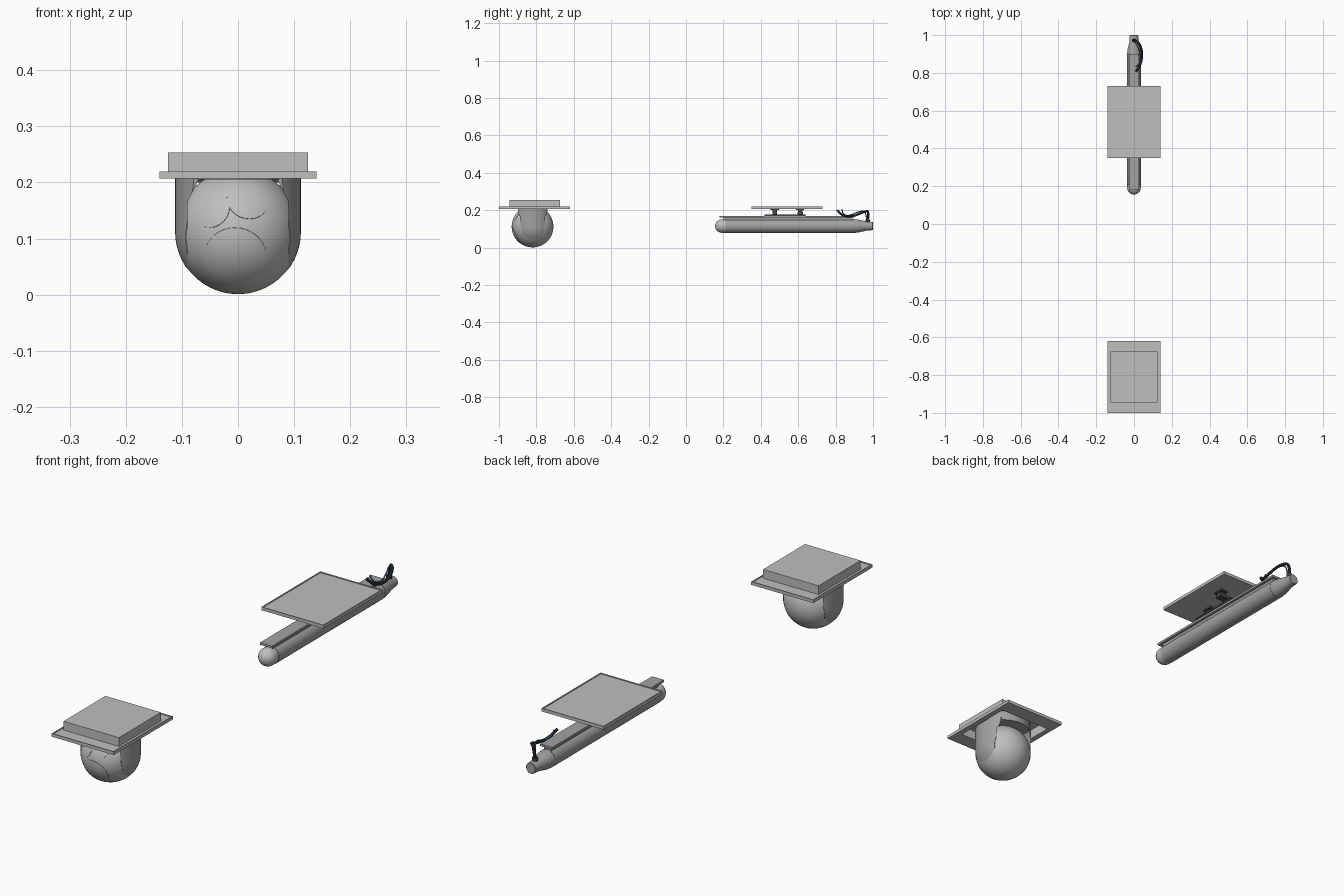
import bpy, bmesh, math
from mathutils import Vector, Matrix

if "Cube" in bpy.data.objects:
    bpy.data.objects.remove(bpy.data.objects["Cube"])

def mat(name, c):
    m = bpy.data.materials.new(name)
    m.diffuse_color = (*c, 1)
    m.use_nodes = True
    m.node_tree.nodes["Principled BSDF"].inputs["Base Color"].default_value = m.diffuse_color
    return m

LIGHT = mat("light_grey", (0.52, 0.52, 0.51))
MID = mat("mid_grey", (0.36, 0.36, 0.355))
DARK = mat("dark_grey", (0.06, 0.06, 0.06))
BLACK = mat("black_rubber", (0.015, 0.015, 0.015))
BLUE = mat("blue_cable", (0.05, 0.16, 0.4))

def finish(name, bm, m, smooth=True):
    bmesh.ops.recalc_face_normals(bm, faces=bm.faces)
    me = bpy.data.meshes.new(name)
    bm.to_mesh(me)
    bm.free()
    o = bpy.data.objects.new(name, me)
    bpy.context.collection.objects.link(o)
    me.materials.append(m)
    if smooth:
        bpy.ops.object.select_all(action='DESELECT')
        bpy.context.view_layer.objects.active = o
        o.select_set(True)
        bpy.ops.object.shade_smooth_by_angle(angle=math.radians(35))
    return o

def bridge(name, rings, m, smooth=True):
    """Skin a list of equal-length point rings and cap both ends."""
    bm = bmesh.new()
    vs = [[bm.verts.new(p) for p in r] for r in rings]
    n = len(vs[0])
    for a, b in zip(vs, vs[1:]):
        for i in range(n):
            bm.faces.new((a[i], a[(i + 1) % n], b[(i + 1) % n], b[i]))
    bm.faces.new(vs[0])
    bm.faces.new(vs[-1])
    return finish(name, bm, m, smooth)

def lathe(name, profile, axis, at, m, n=64):
    """Revolve (radius, distance) points around an axis direction."""
    q = Vector(axis).to_track_quat('Z', 'Y')
    rings = [[Vector(at) + q @ Vector((r * math.cos(t), r * math.sin(t), d))
              for t in [2 * math.pi * i / n for i in range(n)]] for r, d in profile]
    return bridge(name, rings, m)

def arc(r, a0, a1, k, d=0):
    return [(max(r * math.sin(a), 1e-4), d + r * math.cos(a))
            for a in [a0 + (a1 - a0) * i / k for i in range(k + 1)]]

def rect_loft(name, loops, cy, m):
    """Nested rectangles (half x, half y, z) joined in order."""
    return bridge(name, [[(sx * x, cy + sy * y, z) for sx, sy in
                  ((-1, -1), (1, -1), (1, 1), (-1, 1))] for x, y, z in loops], m, False)

def box(name, x, y, z, m):
    bm = bmesh.new()
    size = [b - a for a, b in (x, y, z)]
    mid = [(a + b) / 2 for a, b in (x, y, z)]
    bmesh.ops.create_cube(bm, size=1, matrix=Matrix.Translation(mid) @ Matrix.Diagonal((*size, 1)))
    return finish(name, bm, m, False)

def boolean(o, cutter, op):
    md = o.modifiers.new("cut", 'BOOLEAN')
    md.object, md.operation, md.solver = cutter, op, 'EXACT'
    bpy.context.view_layer.objects.active = o
    bpy.ops.object.modifier_apply(modifier=md.name)
    bpy.data.objects.remove(cutter)

def cable(name, pts, r, m):
    cu = bpy.data.curves.new(name, 'CURVE')
    cu.dimensions, cu.bevel_depth, cu.bevel_resolution = '3D', r, 3
    cu.use_fill_caps = True
    s = cu.splines.new('NURBS')
    s.points.add(len(pts) - 1)
    for p, c in zip(s.points, pts):
        p.co = (*c, 1)
    s.use_endpoint_u, s.order_u = True, 3
    cu.materials.append(m)
    bpy.context.collection.objects.link(bpy.data.objects.new(name, cu))

# ---------- camera turret ----------
TY, TZ, R = -0.82, 0.112, 0.111
C = Vector((0, TY, TZ))

# hollow mounting housing with lipped flange, open underneath
rect_loft("turret_housing", [(.117, .127, .246), (.117, .127, .207), (.14, .19, .207),
          (.14, .19, .220), (.136, .186, .220), (.136, .186, .217),
          (.125, .135, .217), (.125, .135, .253)], -0.81, LIGHT)
lathe("turntable", [(.108, .205), (.108, .25)], (0, 0, 1), (0, TY, 0), MID)
lathe("sensor_ball", arc(R, 0, math.pi, 40), (0, 0, 1), C, LIGHT)

# flush windows on the front of the ball
for i, (x, z, a) in enumerate(((-.005, -.048, .51), (-.047, .04, .3), (.018, .057, .33))):
    d = Vector((x, -math.sqrt(R * R - x * x - z * z), z)).normalized()
    cap = arc(R + .001, 0, a, 10)
    lathe(f"sensor_window_{i + 1}", cap + [(cap[-1][0], cap[-1][1] - .004)], d, C, LIGHT, 48)

# yoke: capsule trimmed to two tapered arms
yoke = lathe("turret_yoke", [(R + .001, .215 - TZ)] + arc(R + .001, math.pi / 2, math.pi, 24),
             (0, 0, 1), C, MID, 96)
side = [(-.082, .23), (.082, .23), (.078, .19)] + \
       [(.06 * math.cos(t), .1 - .06 * math.sin(t)) for t in [math.pi * i / 16 for i in range(17)]] + \
       [(-.078, .19)]
boolean(yoke, bridge("arm_cutter", [[(x, TY + y, z) for y, z in side] for x in (-.2, .2)], MID, False),
        'INTERSECT')
gap = [(-.09, -.05), (.09, -.05), (.09, .165), (.07, .205), (-.07, .205), (-.09, .165)]
boolean(yoke, bridge("gap_cutter", [[(x, y, z) for x, z in gap] for y in (TY - .2, TY + .2)], MID, False),
        'DIFFERENCE')
bpy.ops.object.shade_smooth_by_angle(angle=math.radians(35))

# ---------- radar pod ----------
PZ = 0.115
AX, O = (0, 1, 0), (0, 0, PZ)
lathe("pod_nose", [(r, .192 - d) for r, d in arc(.036, 0, math.pi / 2, 16)] + [(.036, .215)],
      AX, O, LIGHT, 48)
lathe("pod_body", [(.034, .208), (.037, .211), (.037, .895)], AX, O, MID, 48)
lathe("pod_tail", [(.037, .896), (.034, .925), (.025, .962), (.022, .998), (.02, 1.0)], AX, O, MID, 48)

# T-shaped rail along the top
box("rail_neck", (-.016, .016), (.2, .89), (.145, .163), MID)
box("rail_plate", (-.027, .027), (.18, .9), (.161, .17), MID)

# lipped mounting plate
rect_loft("mounting_plate", [(.14, .19, .207), (.14, .19, .220), (.136, .186, .220),
          (.136, .186, .217)], 0.54, LIGHT)

# three-point bracket between rail and plate
box("bracket_base", (-.03, .03), (.42, .64), (.17, .178), DARK)
box("bracket_cross_arm", (-.07, .07), (.595, .625), (.178, .19), DARK)
for i, (x, y) in enumerate(((0, .475), (-.056, .61), (.056, .61))):
    box(f"bracket_post_{i + 1}", (x - .011, x + .011), (y - .012, y + .012), (.178, .203), DARK)
    box(f"bracket_pad_{i + 1}", (x - .016, x + .016), (y - .022, y + .022), (.2, .208), DARK)

# tail cables
lathe("cable_socket", [(.011, .13), (.011, .15)], (0, 0, 1), (0, .972, 0), DARK, 24)
cable("main_cable", [(0, .972, .14), (0, .98, .2), (.035, .95, .19), (.046, .89, .165),
                     (.03, .83, .17), (.012, .81, .2)], .006, BLACK)
cable("thin_cable", [(.004, .965, .145), (.005, .965, .197), (.03, .92, .192), (.036, .87, .168),
                     (.02, .835, .18), (.01, .835, .205)], .003, BLUE)
